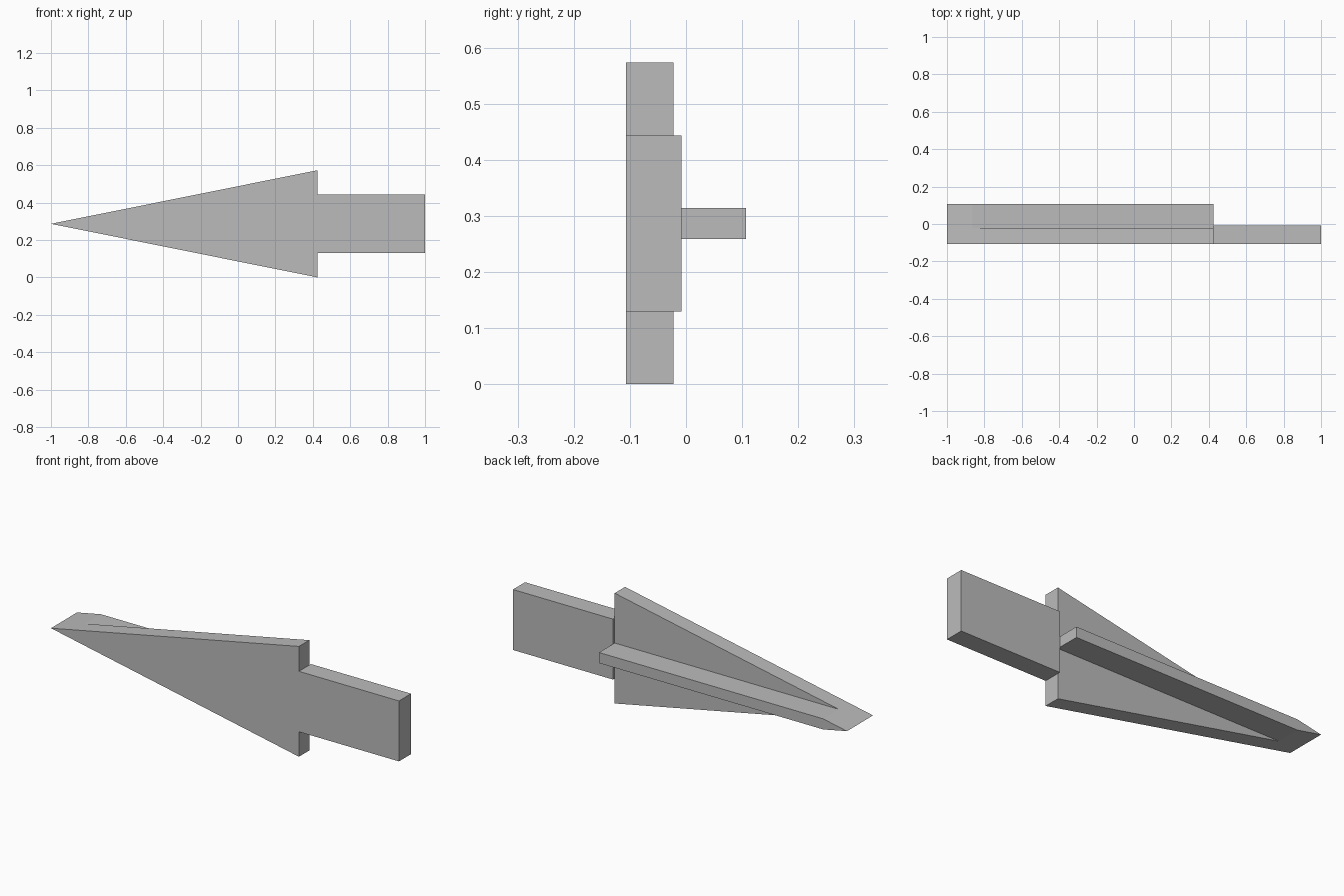
import bpy
import bmesh

cube = bpy.data.objects.get("Cube")
if cube:
    bpy.data.objects.remove(cube, do_unlink=True)

GREY = (0.5, 0.5, 0.5, 1.0)
grey = bpy.data.materials.new("plain grey")
grey.use_nodes = True
grey.diffuse_color = GREY
grey.node_tree.nodes["Principled BSDF"].inputs["Base Color"].default_value = GREY

TIP, SHOULDER, TAIL_END = -1.0, 0.425, 1.0
MID_Z, HEAD_HALF, TAIL_HALF, RIB_HALF = 0.2865, 0.2865, 0.157, 0.0275
FRONT, HEAD_BACK, TAIL_BACK, RIB_BACK = -0.107, -0.022, -0.008, 0.107


def plate(name, outline, y0, y1):
    """Extrude an (x, z) outline from y0 back to y1."""
    bm = bmesh.new()
    face = bm.faces.new([bm.verts.new((x, y0, z)) for x, z in outline])
    ext = bmesh.ops.extrude_face_region(bm, geom=[face])
    verts = [v for v in ext["geom"] if isinstance(v, bmesh.types.BMVert)]
    bmesh.ops.translate(bm, vec=(0, y1 - y0, 0), verts=verts)
    bmesh.ops.recalc_face_normals(bm, faces=bm.faces)
    mesh = bpy.data.meshes.new(name)
    bm.to_mesh(mesh)
    bm.free()
    mesh.materials.append(grey)
    obj = bpy.data.objects.new(name, mesh)
    bpy.context.collection.objects.link(obj)
    return obj


def mirrored(upper):
    """Close an upper outline of (x, height) points about the middle line."""
    top = [(x, MID_Z + h) for x, h in upper]
    low = [(x, MID_Z - h) for x, h in reversed(upper) if h > 0]
    return top + low


# Wedge-shaped head
plate("arrow_head", mirrored([(TIP, 0), (SHOULDER, HEAD_HALF)]), FRONT, HEAD_BACK)

# Slightly thicker rectangular tail
plate("tail_block", mirrored([(SHOULDER, TAIL_HALF), (TAIL_END, TAIL_HALF)]),
      FRONT, TAIL_BACK)

# Rib along the back, its point following the head's slope
rib_start = TIP + RIB_HALF * (SHOULDER - TIP) / HEAD_HALF
plate("back_rib", mirrored([(TIP, 0), (rib_start, RIB_HALF), (SHOULDER, RIB_HALF)]),
      HEAD_BACK, RIB_BACK)
